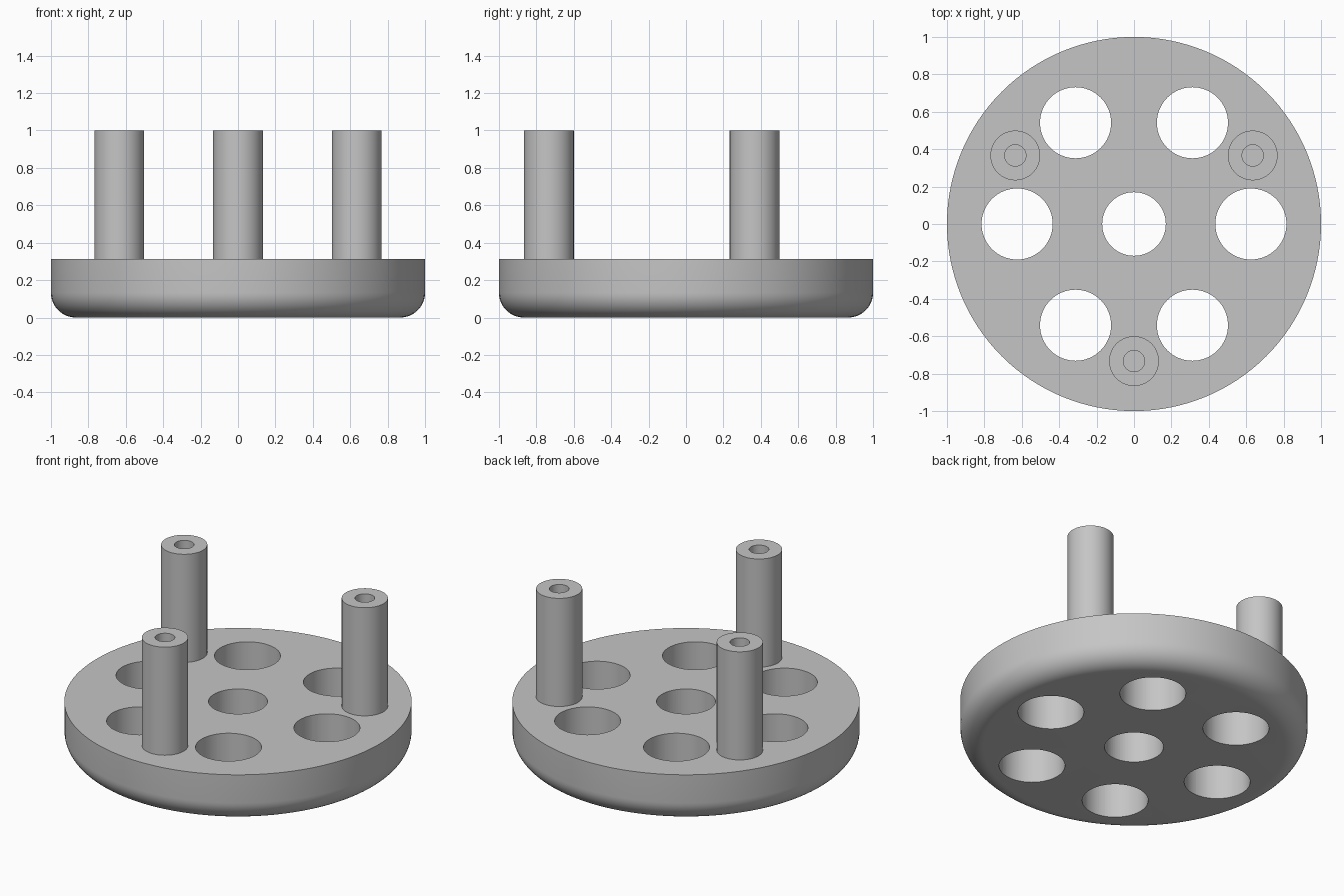
import bpy, bmesh
from math import sin, cos, pi, radians
from mathutils import Matrix

cube = bpy.data.objects.get("Cube")
if cube:
    bpy.data.objects.remove(cube, do_unlink=True)

DISC_TOP = 0.313
FILLET = 0.133

grey = bpy.data.materials.new("plain grey")
grey.use_nodes = True
colour = (0.56, 0.56, 0.56, 1)
grey.diffuse_color = colour
grey.node_tree.nodes["Principled BSDF"].inputs["Base Color"].default_value = colour


def add_object(name, bm):
    mesh = bpy.data.meshes.new(name)
    bmesh.ops.recalc_face_normals(bm, faces=bm.faces)
    bm.to_mesh(mesh)
    bm.free()
    mesh.materials.append(grey)
    obj = bpy.data.objects.new(name, mesh)
    bpy.context.collection.objects.link(obj)
    return obj


def lathe(name, profile, steps):
    """Revolve (radius, height) points about z; the ends lie on the axis."""
    bm = bmesh.new()
    verts = [bm.verts.new((r, 0, z)) for r, z in profile]
    edges = [bm.edges.new(pair) for pair in zip(verts, verts[1:])]
    bmesh.ops.spin(bm, geom=verts + edges, cent=(0, 0, 0), axis=(0, 0, 1),
                   angle=2 * pi, steps=steps, use_duplicate=False)
    bmesh.ops.remove_doubles(bm, verts=bm.verts, dist=1e-5)
    return add_object(name, bm)


def smooth(obj):
    bpy.ops.object.select_all(action='DESELECT')
    obj.select_set(True)
    bpy.context.view_layer.objects.active = obj
    bpy.ops.object.shade_smooth_by_angle(angle=radians(30))


def polar(radius, degrees):
    return radius * cos(radians(degrees)), radius * sin(radians(degrees))


# Round base with a rounded lower rim
arc = [(1 - FILLET + FILLET * sin(a), FILLET - FILLET * cos(a))
       for a in (i * pi / 24 for i in range(13))]
base = lathe("base_disc", [(0, 0)] + arc + [(1, DISC_TOP), (0, DISC_TOP)], 128)

# Through holes: one in the centre and a ring of six
bm = bmesh.new()
holes = [(0, 0, 0.17)] + [(*polar(0.625, 60 * i), 0.19) for i in range(6)]
for x, y, r in holes:
    bmesh.ops.create_cone(bm, cap_ends=True, segments=64, radius1=r, radius2=r,
                          depth=1, matrix=Matrix.Translation((x, y, 0.2)))
cutter = add_object("hole_cutter", bm)
cutter.hide_render = True

cut = base.modifiers.new("holes", 'BOOLEAN')
cut.operation = 'DIFFERENCE'
cut.solver = 'EXACT'
cut.object = cutter
bpy.context.view_layer.objects.active = base
bpy.ops.object.modifier_apply(modifier=cut.name)
bpy.data.objects.remove(cutter, do_unlink=True)
smooth(base)

# Three posts, each with a blind bore in its top
POST, BORE = 0.133, 0.057
post_profile = [(0, 0.5), (BORE, 0.5), (BORE, 1), (POST, 1),
                (POST, DISC_TOP - 0.01), (0, DISC_TOP - 0.01)]
for name, angle in (("left_post", 30), ("right_post", 150), ("front_post", 270)):
    post = lathe(name, post_profile, 64)
    post.location = (*polar(0.733, angle), 0)
    smooth(post)
